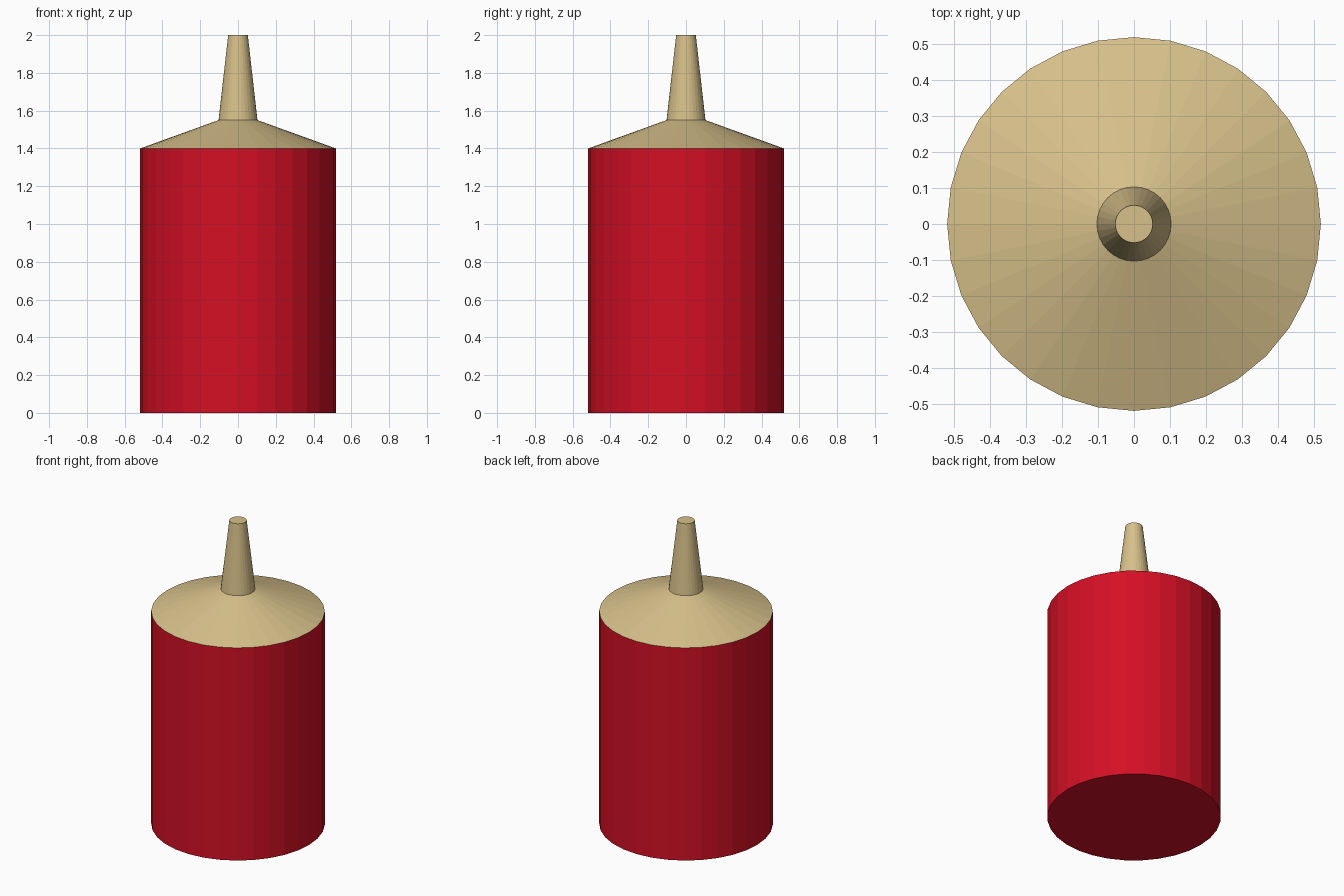
import bpy, bmesh, math

if "Cube" in bpy.data.objects:
    bpy.data.objects.remove(bpy.data.objects["Cube"])

SIDES = 32


def material(name, color):
    mat = bpy.data.materials.new(name)
    mat.diffuse_color = (*color, 1.0)
    mat.use_nodes = True
    mat.node_tree.nodes["Principled BSDF"].inputs["Base Color"].default_value = mat.diffuse_color
    return mat


def lathe(name, profile, mat, cap_bottom=False, cap_top=False):
    """Turn (radius, height) points into a faceted round part."""
    bm = bmesh.new()
    rings = [[bm.verts.new((r * math.cos(2 * math.pi * i / SIDES),
                            r * math.sin(2 * math.pi * i / SIDES), z))
              for i in range(SIDES)] for r, z in profile]
    for low, high in zip(rings, rings[1:]):
        for i in range(SIDES):
            j = (i + 1) % SIDES
            bm.faces.new((low[i], low[j], high[j], high[i]))
    if cap_bottom:
        bm.faces.new(rings[0][::-1])
    if cap_top:
        bm.faces.new(rings[-1])
    mesh = bpy.data.meshes.new(name)
    bm.to_mesh(mesh)
    bm.free()
    mesh.materials.append(mat)
    obj = bpy.data.objects.new(name, mesh)
    bpy.context.collection.objects.link(obj)
    return obj


red = material("red", (0.66, 0.005, 0.018))
tan = material("tan", (0.68, 0.53, 0.255))

# Red bottle body, open where the shoulder sits
lathe("bottle_body", [(0.518, 0.0), (0.518, 1.4)], red, cap_bottom=True)

# Sloping shoulder and tapered nozzle in one cap
lathe("nozzle_cap", [(0.518, 1.4), (0.103, 1.55), (0.052, 2.0)], tan, cap_top=True)
